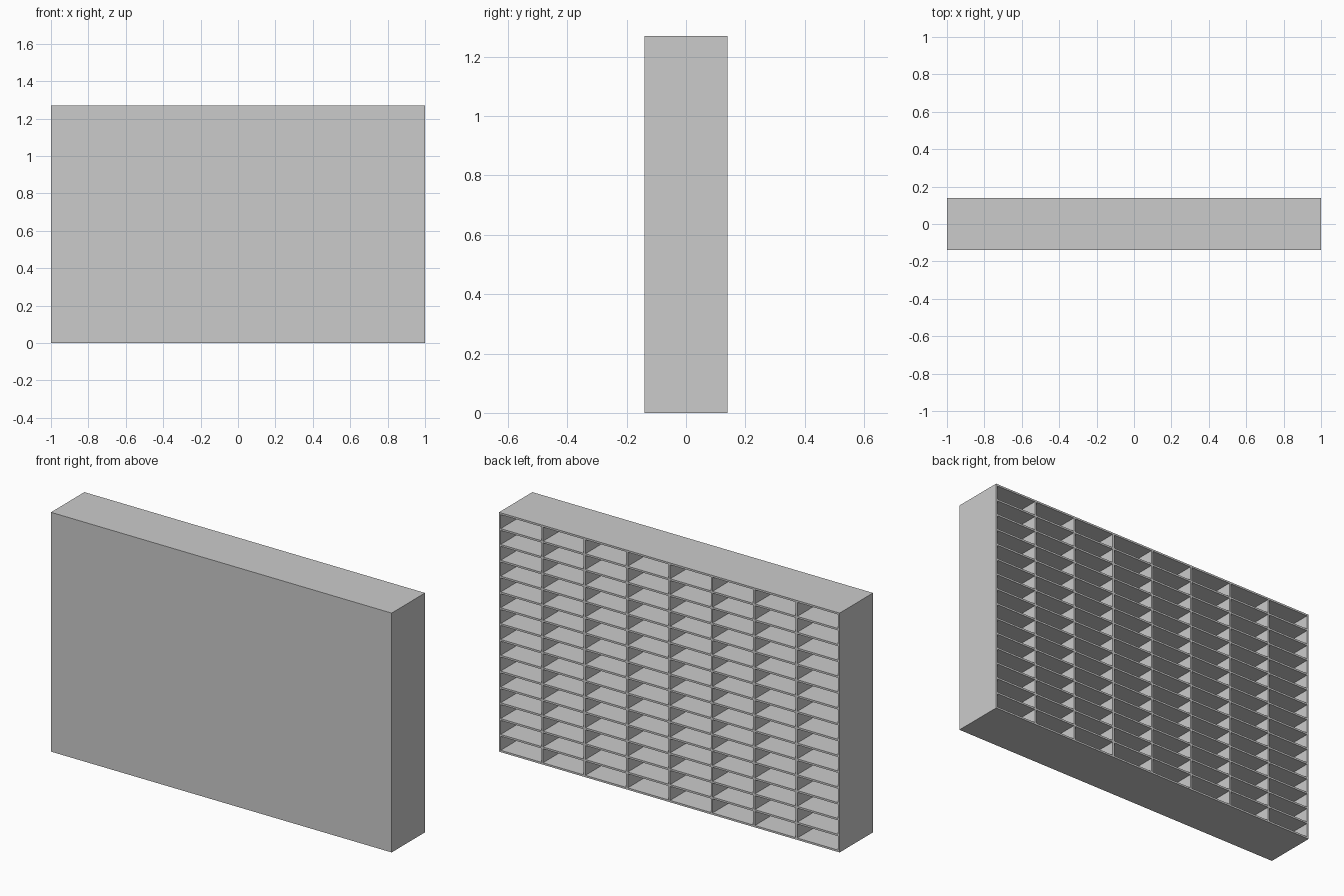
import bpy

if "Cube" in bpy.data.objects:
    bpy.data.objects.remove(bpy.data.objects["Cube"])

W, D, H = 2.0, 0.28, 1.27     # overall size
T = 0.01                      # board thickness
COLS, ROWS = 8, 15


def board(name, x0, x1, y0, y1, z0, z1):
    bpy.ops.mesh.primitive_cube_add(
        size=1, location=((x0 + x1) / 2, (y0 + y1) / 2, (z0 + z1) / 2))
    ob = bpy.context.object
    ob.name = name
    ob.scale = (x1 - x0, y1 - y0, z1 - z0)
    bpy.ops.object.transform_apply(location=False, rotation=False, scale=True)
    return ob


def repeat(ob, axis, count, step):
    m = ob.modifiers.new("repeat", 'ARRAY')
    m.count = count
    m.use_relative_offset = False
    m.use_constant_offset = True
    m.constant_offset_displace = [step if i == axis else 0 for i in range(3)]


x, y = W / 2, D / 2

# closed front panel
board("front_panel", -x, x, -y, -y + T, 0, H)

# outer case, open at the back
board("bottom_board", -x, x, -y + T, y, 0, T)
board("top_board", -x, x, -y + T, y, H - T, H)
board("left_side", -x, -x + T, -y + T, y, T, H - T)
board("right_side", x - T, x, -y + T, y, T, H - T)

# upright dividers between the columns
col = (W - T) / COLS
divider = board("divider", -x + col, -x + col + T, -y + T, y, T, H - T)
repeat(divider, 0, COLS - 1, col)

# shelves: one board per compartment, repeated across and up
row = (H - T) / ROWS
shelf = board("shelf", -x + T, -x + col, -y + T, y, row, row + T)
repeat(shelf, 0, COLS, col)
repeat(shelf, 2, ROWS - 1, row)
